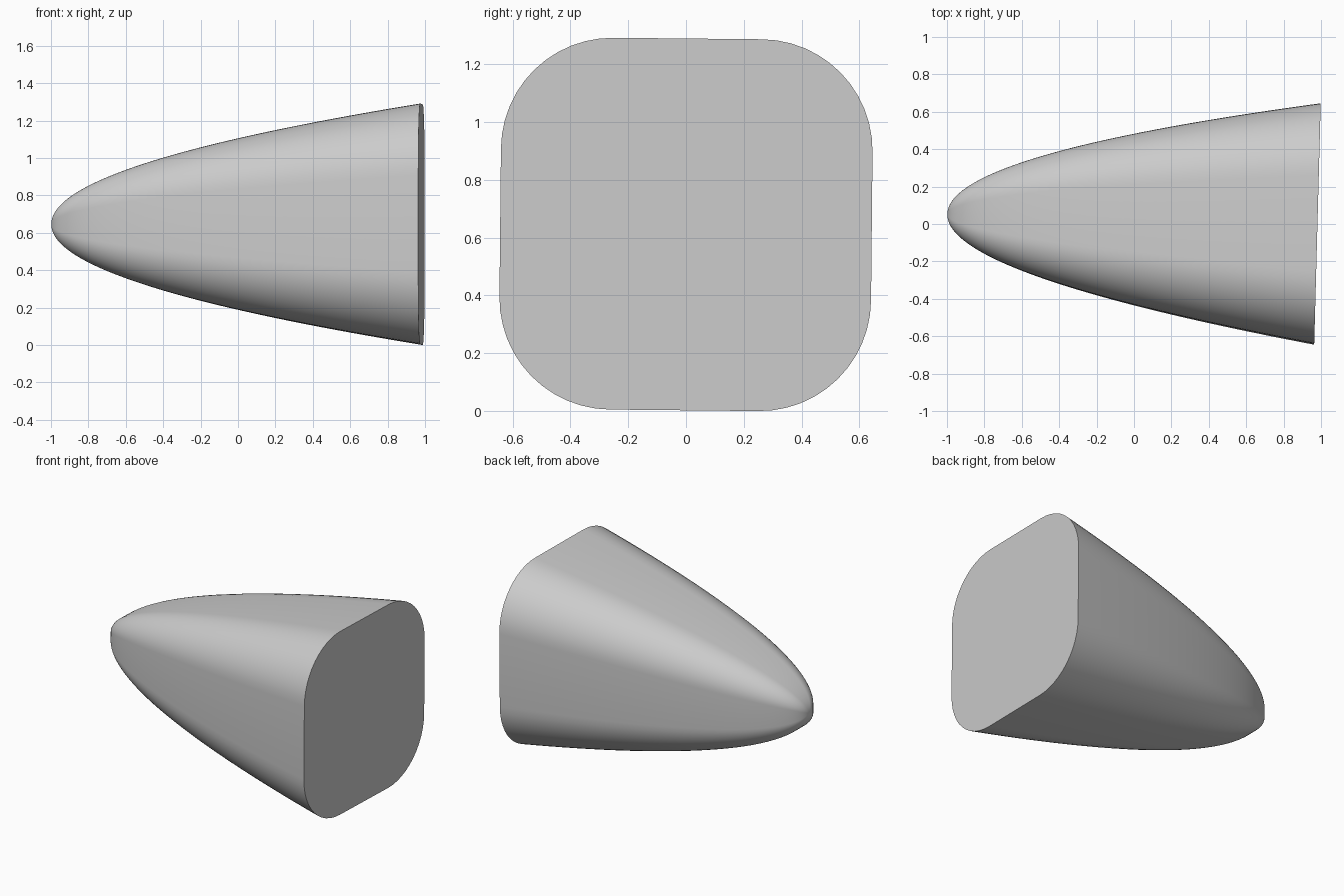
import bpy, bmesh, math
from mathutils import Matrix

cube = bpy.data.objects.get("Cube")
if cube:
    bpy.data.objects.remove(cube, do_unlink=True)

LENGTH, HALF = 1.98, 0.643     # cone length and base half width
CORNER = 0.6                   # corner radius as a share of the half width
RINGS, ARC = 40, 12

grey = bpy.data.materials.new("light grey")
grey.use_nodes = True
colour = (0.6, 0.6, 0.6, 1)
grey.diffuse_color = colour
grey.node_tree.nodes["Principled BSDF"].inputs["Base Color"].default_value = colour


def rounded_square():
    """Unit rounded square as (y, z) pairs."""
    points = []
    for quarter, (sy, sz) in enumerate([(1, 1), (-1, 1), (-1, -1), (1, -1)]):
        for i in range(ARC + 1):
            a = (quarter + i / ARC) * math.pi / 2
            points.append((sy * (1 - CORNER) + CORNER * math.cos(a),
                           sz * (1 - CORNER) + CORNER * math.sin(a)))
    return points


# Parabolic shell: the section grows with the square root of the distance
bm = bmesh.new()
section = rounded_square()
tip = bm.verts.new((-LENGTH / 2, 0, 0))
rings = []
for k in range(1, RINGS + 1):
    s = k / RINGS
    rings.append([bm.verts.new((LENGTH * (s * s - 0.5), y * HALF * s, z * HALF * s))
                  for y, z in section])
n = len(section)
for i in range(n):
    j = (i + 1) % n
    bm.faces.new((tip, rings[0][i], rings[0][j]))
    for a, b in zip(rings, rings[1:]):
        bm.faces.new((a[i], b[i], b[j], a[j]))

# Flat base cap
bm.faces.new(rings[-1])
bmesh.ops.recalc_face_normals(bm, faces=bm.faces[:])

# Slight yaw and roll, then rest on the ground and centre
bm.transform(Matrix.Rotation(-0.027, 4, 'Z') @ Matrix.Rotation(-0.01, 4, 'X'))
for axis in range(3):
    values = [v.co[axis] for v in bm.verts]
    shift = min(values) if axis == 2 else (min(values) + max(values)) / 2
    for v in bm.verts:
        v.co[axis] -= shift

mesh = bpy.data.meshes.new("nose_cone")
bm.to_mesh(mesh)
bm.free()
mesh.materials.append(grey)
cone = bpy.data.objects.new("nose_cone", mesh)
bpy.context.collection.objects.link(cone)

bpy.ops.object.select_all(action='DESELECT')
cone.select_set(True)
bpy.context.view_layer.objects.active = cone
bpy.ops.object.shade_smooth_by_angle(angle=math.radians(40))
